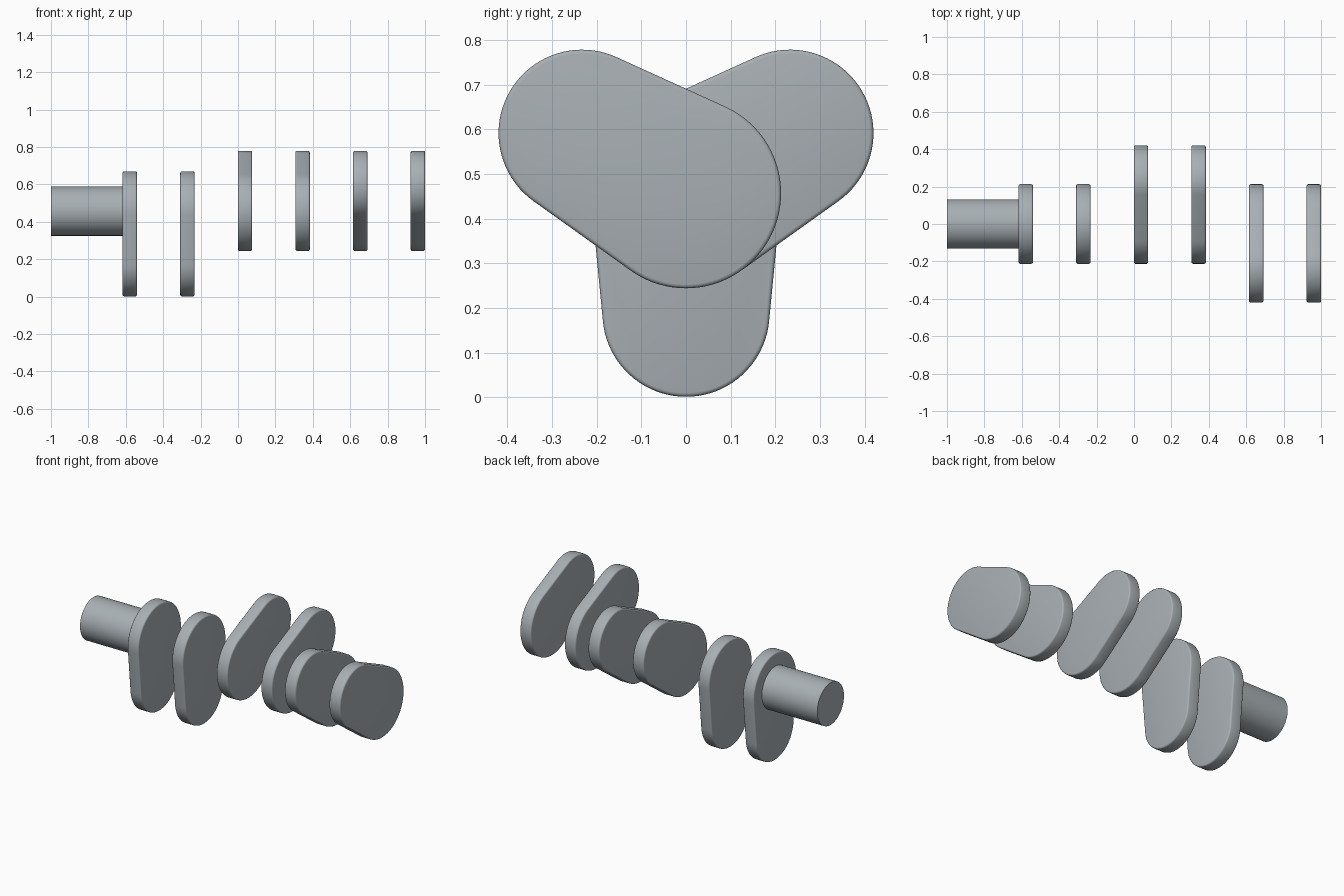
import bpy, bmesh, math
from math import sin, cos, pi

if "Cube" in bpy.data.objects:
    bpy.data.objects.remove(bpy.data.objects["Cube"])

AXIS_Z = 0.457            # height of the main rotation axis
BIG_R, SMALL_R = 0.213, 0.187
THROW = 0.269             # distance from main axis to crank pin axis
WEB_T, STEP = 0.077, 0.308
SHAFT_R = 0.132

steel = bpy.data.materials.new("steel_grey")
steel.diffuse_color = (0.39, 0.43, 0.455, 1)
steel.use_nodes = True
steel.node_tree.nodes["Principled BSDF"].inputs["Base Color"].default_value = steel.diffuse_color


def extrude_x(name, outline, x0, x1, bevel=0.0):
    """Solid from a (y, z) outline, extruded along x."""
    bm = bmesh.new()
    face = bm.faces.new([bm.verts.new((x0, y, z)) for y, z in outline])
    res = bmesh.ops.extrude_face_region(bm, geom=[face])
    moved = [v for v in res["geom"] if isinstance(v, bmesh.types.BMVert)]
    bmesh.ops.translate(bm, vec=(x1 - x0, 0, 0), verts=moved)
    bmesh.ops.recalc_face_normals(bm, faces=bm.faces)
    if bevel:
        rims = [e for e in bm.edges if abs(e.verts[0].co.x - e.verts[1].co.x) < 1e-6]
        bmesh.ops.bevel(bm, geom=rims, offset=bevel, segments=3, profile=0.5, affect='EDGES')
    mesh = bpy.data.meshes.new(name)
    bm.to_mesh(mesh)
    bm.free()
    mesh.materials.append(steel)
    obj = bpy.data.objects.new(name, mesh)
    bpy.context.collection.objects.link(obj)
    bpy.ops.object.select_all(action='DESELECT')
    obj.select_set(True)
    bpy.context.view_layer.objects.active = obj
    bpy.ops.object.shade_smooth_by_angle(angle=math.radians(35))
    return obj


def arc(cy, cz, r, a0, a1, n):
    return [(cy + r * cos(a0 + (a1 - a0) * i / n), cz + r * sin(a0 + (a1 - a0) * i / n))
            for i in range(n + 1)]


def web_outline(angle):
    """Two circles of different radius joined by their outer tangents."""
    t = math.acos((BIG_R - SMALL_R) / THROW)
    pin_y, pin_z = THROW * cos(angle), AXIS_Z + THROW * sin(angle)
    return (arc(pin_y, pin_z, SMALL_R, angle - t, angle + t, 40)
            + arc(0, AXIS_Z, BIG_R, angle + t, angle + 2 * pi - t, 44))


# crank webs: three pairs, 120 degrees apart
for i in range(6):
    x1 = 1 - STEP * (5 - i)
    angle = math.radians((-90, 30, 150)[i // 2])
    extrude_x(f"crank_web_{i + 1}", web_outline(angle), x1 - WEB_T, x1, bevel=0.009)

# input shaft
extrude_x("shaft", arc(0, AXIS_Z, SHAFT_R, 0, 2 * pi * 63 / 64, 63), -1, 1 - STEP * 5 - WEB_T + 0.005)
